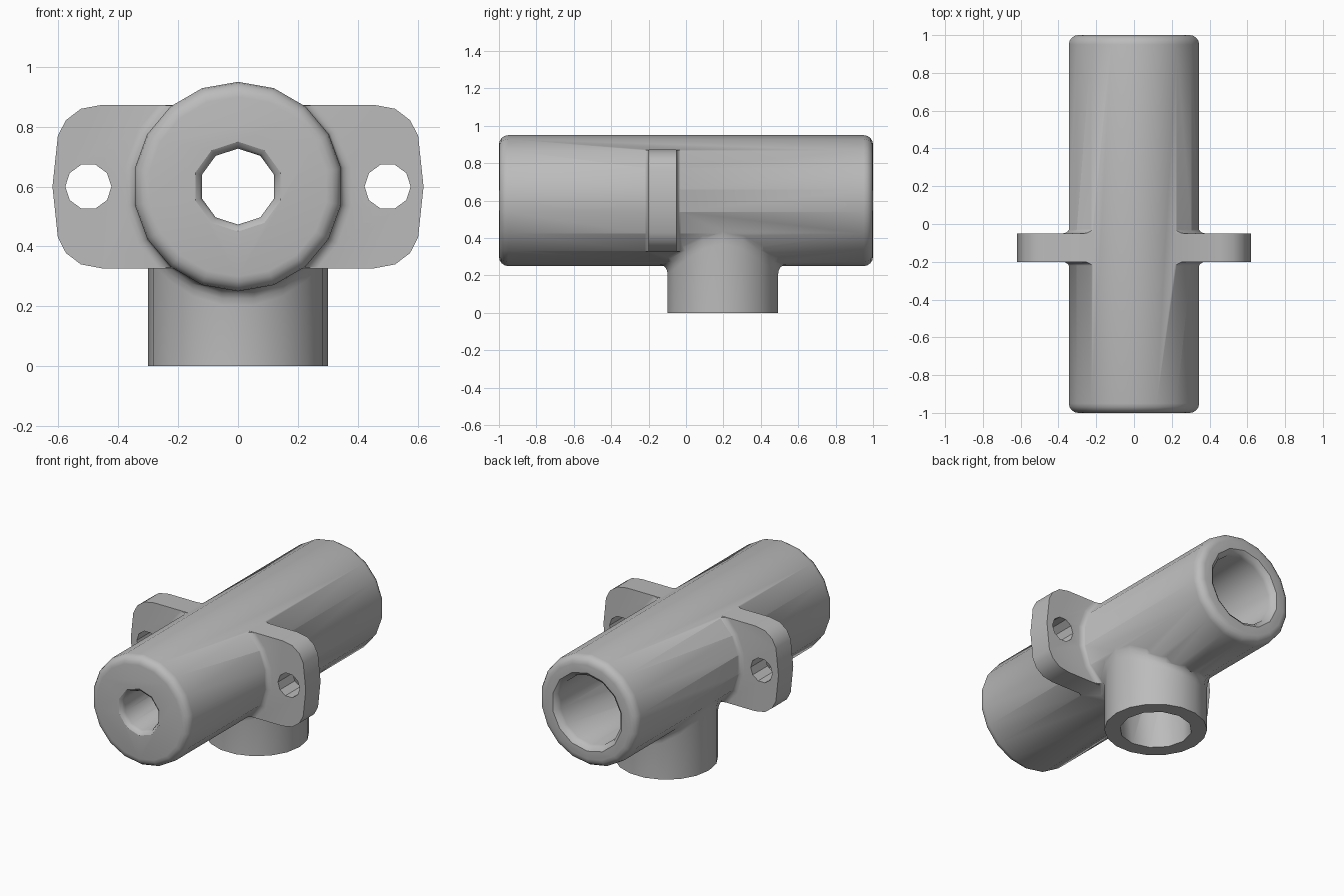
import bpy, bmesh, math
from mathutils import Vector

cube = bpy.data.objects.get("Cube")
if cube:
    bpy.data.objects.remove(cube, do_unlink=True)

AXIS_Z = 0.6      # height of the main tube's axis
TUBE_R = 0.35
SPIGOT_Y = 0.197  # centre of the downward branch
SPIGOT_R = 0.3
FLANGE_Y = (-0.2, -0.05)
FLANGE_H = 0.273  # half height

grey = bpy.data.materials.new("cast_grey")
grey.use_nodes = True
grey.diffuse_color = (0.5, 0.5, 0.5, 1)
grey.node_tree.nodes["Principled BSDF"].inputs["Base Color"].default_value = (0.5, 0.5, 0.5, 1)


def skin(name, rings, clip=None):
    """Closed solid skinned through rings of equal point count."""
    bm = bmesh.new()
    loops = [[bm.verts.new(p) for p in ring] for ring in rings]
    n = len(loops[0])
    for a, b in zip(loops, loops[1:]):
        for i in range(n):
            j = (i + 1) % n
            bm.faces.new((a[i], a[j], b[j], b[i]))
    bm.faces.new(loops[0])
    bm.faces.new(loops[-1])
    # optionally trim to a band of heights around the axis
    if clip:
        for s in (-1, 1):
            geom = bm.verts[:] + bm.edges[:] + bm.faces[:]
            cut = bmesh.ops.bisect_plane(bm, geom=geom, plane_co=(0, 0, AXIS_Z + s * clip),
                                         plane_no=(0, 0, s), clear_outer=True)
            edges = [e for e in cut["geom_cut"] if isinstance(e, bmesh.types.BMEdge)]
            bmesh.ops.contextual_create(bm, geom=edges)
    bmesh.ops.recalc_face_normals(bm, faces=bm.faces[:])
    mesh = bpy.data.meshes.new(name)
    bm.to_mesh(mesh)
    bm.free()
    mesh.materials.append(grey)
    obj = bpy.data.objects.new(name, mesh)
    bpy.context.collection.objects.link(obj)
    return obj


def lathe(name, profile, sides, x=0, phase=0, clip=None):
    """Revolve (radius, y) points about a y-parallel line at axis height."""
    angles = [phase + math.tau * i / sides for i in range(sides)]
    return skin(name, [[(x + r * math.sin(a), y, AXIS_Z + r * math.cos(a)) for a in angles]
                       for r, y in profile], clip)


def combine(target, other, operation):
    mod = target.modifiers.new(operation.lower(), "BOOLEAN")
    mod.operation = operation
    mod.solver = "EXACT"
    mod.object = other
    bpy.context.view_layer.objects.active = target
    bpy.ops.object.modifier_apply(modifier=mod.name)
    bpy.data.objects.remove(other, do_unlink=True)


# Main tube with rounded ends
ROUND = 0.05
arc = [math.pi / 2 * i / 4 for i in range(5)]
end = [(TUBE_R - ROUND + ROUND * math.sin(a), 1 - ROUND + ROUND * math.cos(a)) for a in arc]
body = lathe("tee_pipe_body", [(r, -y) for r, y in end] + end[::-1], 18)

# Flange plate: mirrored rounded outline, extruded along y
quarter = [(0.62, 0), (0.602, 0.17), (0.575, 0.222), (0.525, 0.26), (0.455, FLANGE_H)]
right = [(x, -z) for x, z in quarter[:0:-1]] + quarter
outline = right + [(-x, z) for x, z in right[::-1]]
flange = skin("flange", [[(x, y, AXIS_Z + z) for x, z in outline] for y in FLANGE_Y])

# Concave fillet where the flange meets the tube
F = 0.04
hollow = [(TUBE_R - 0.006 + F * (1 - math.cos(a)), F * (1 - math.sin(a))) for a in arc]
collar = lathe("flange_fillet",
               [(r, FLANGE_Y[0] - d) for r, d in hollow] +
               [(r, FLANGE_Y[1] + d) for r, d in hollow[::-1]],
               18, clip=FLANGE_H - 0.002)


# Downward spigot, flaring into the tube along the saddle line
def spigot_ring(t):
    ring = []
    for i in range(18):
        a = math.tau * i / 18
        s, c = math.cos(a), math.sin(a)
        phi = math.asin(SPIGOT_R * s / TUBE_R)
        joint = Vector((SPIGOT_R * s, SPIGOT_Y + SPIGOT_R * c, AXIS_Z - TUBE_R * math.cos(phi)))
        low = joint - Vector((0, 0, 0.05))
        phi += 0.05 * s / TUBE_R
        inside = TUBE_R - 0.007
        high = Vector((inside * math.sin(phi), SPIGOT_Y + (SPIGOT_R + 0.05) * c,
                       AXIS_Z - inside * math.cos(phi)))
        ring.append(low * (1 - t) ** 2 + joint * 2 * t * (1 - t) + high * t * t)
    return ring


def flat_ring(r, z, sides):
    return [(r * math.cos(math.tau * i / sides), SPIGOT_Y + r * math.sin(math.tau * i / sides), z)
            for i in range(sides)]


spigot = skin("spigot", [flat_ring(SPIGOT_R, 0, 18)] + [spigot_ring(i / 4) for i in range(5)]
              + [flat_ring(0.2, AXIS_Z, 18)])

for part in (collar, flange, spigot):
    combine(body, part, "UNION")

# Bores: narrow front, wide back, branch, and two bolt holes
cutters = [
    lathe("front_bore", [(0.16, -1.01), (0.15, -1), (0.135, -0.99), (0.127, -0.97), (0.127, 0)], 10),
    lathe("back_bore", [(0.26, 1.01), (0.25, 1), (0.23, 0.985), (0.22, 0.96), (0.22, -0.08)], 14),
    skin("spigot_bore", [flat_ring(0.21, -0.1, 12), flat_ring(0.21, AXIS_Z, 12)]),
]
for side in (-1, 1):
    cutters.append(lathe("bolt_hole", [(0.077, -0.4), (0.077, 0.2)], 10, x=0.5 * side, phase=math.pi / 2))
for cutter in cutters:
    cutter.hide_render = True
    combine(body, cutter, "DIFFERENCE")

# Smooth shading with crisp edges
bpy.ops.object.select_all(action="DESELECT")
body.select_set(True)
bpy.context.view_layer.objects.active = body
bpy.ops.object.shade_smooth_by_angle(angle=math.radians(35))
